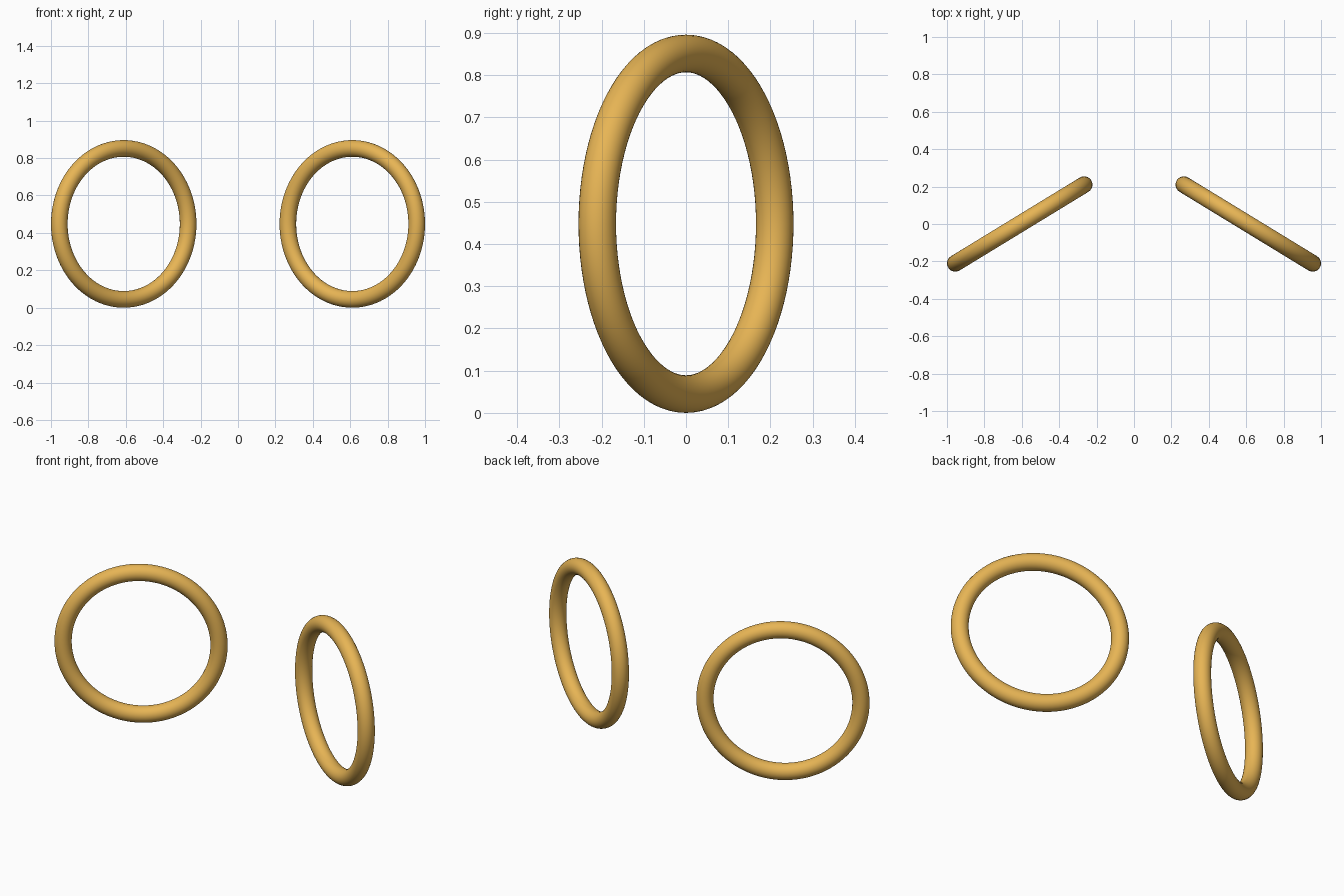
import bpy
from math import radians, pi

if "Cube" in bpy.data.objects:
    bpy.data.objects.remove(bpy.data.objects["Cube"])

MAJOR, MINOR = 0.4035, 0.0445
ANGLE = radians(31.4)


def ring(name, side):
    # upright ring, turned so its outer edge swings towards the front
    bpy.ops.mesh.primitive_torus_add(
        major_radius=MAJOR, minor_radius=MINOR,
        major_segments=96, minor_segments=32,
        location=(side * 0.611, 0, MAJOR + MINOR),
        rotation=(pi / 2, 0, -side * ANGLE))
    obj = bpy.context.object
    obj.name = name
    bpy.ops.object.shade_smooth()
    obj.data.materials.append(gold)


gold = bpy.data.materials.new("gold")
gold.diffuse_color = (0.80, 0.46, 0.09, 1)
gold.use_nodes = True
gold.node_tree.nodes["Principled BSDF"].inputs["Base Color"].default_value = gold.diffuse_color

# matching pair of hoops
ring("left_ring", -1)
ring("right_ring", 1)
